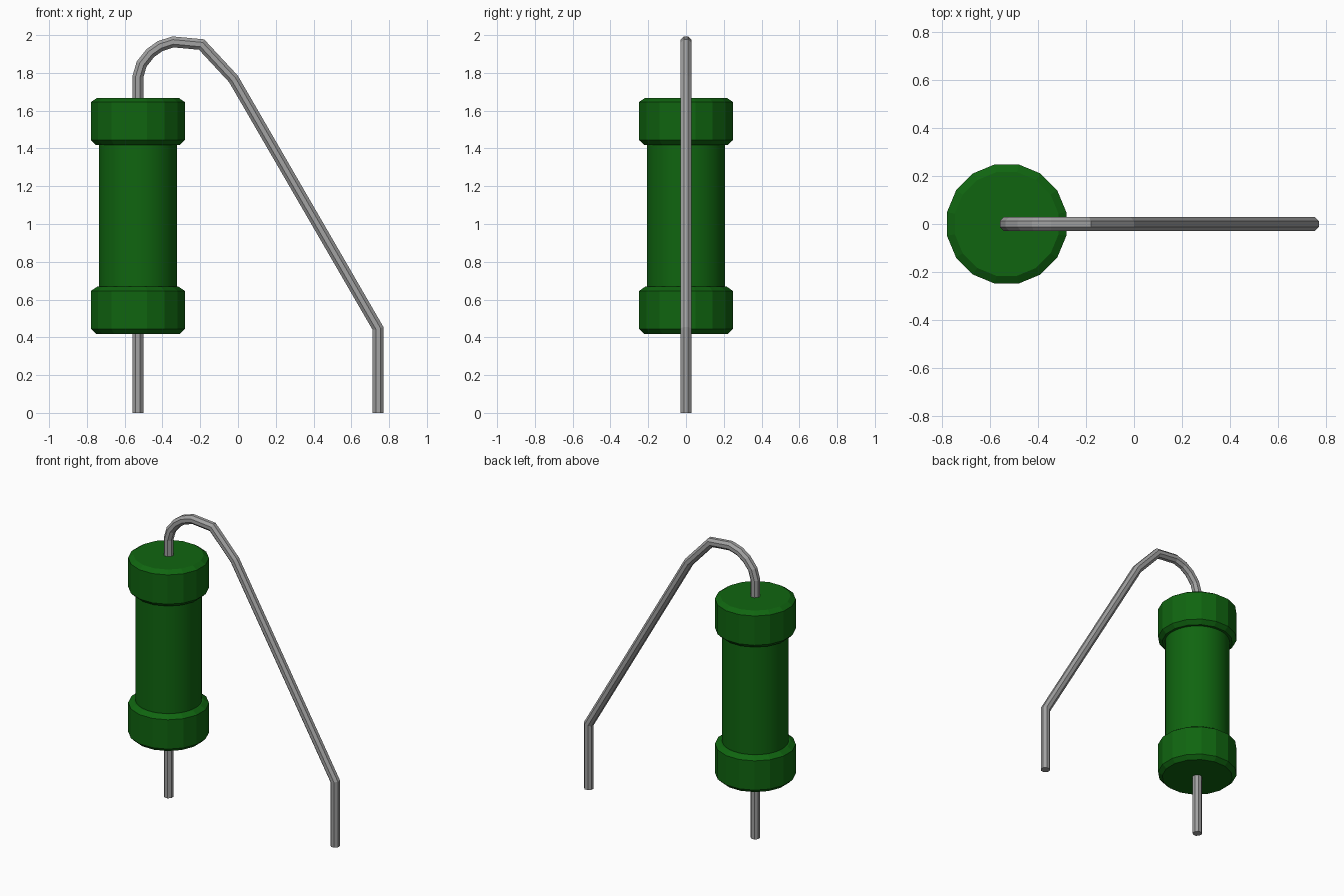
import bpy, bmesh, math
from mathutils import Vector

cube = bpy.data.objects.get("Cube")
if cube:
    bpy.data.objects.remove(cube, do_unlink=True)


def material(name, rgb, roughness):
    m = bpy.data.materials.new(name)
    m.use_nodes = True
    m.diffuse_color = (*rgb, 1)
    bsdf = m.node_tree.nodes["Principled BSDF"]
    bsdf.inputs["Base Color"].default_value = (*rgb, 1)
    bsdf.inputs["Roughness"].default_value = roughness
    return m


GREEN = material("green_coating", (0.005, 0.13, 0.005), 0.5)
METAL = material("grey_wire", (0.36, 0.36, 0.36), 0.4)


def skin(name, rings, mat):
    """Closed tube through a list of equal-sized vertex rings."""
    bm = bmesh.new()
    loops = [[bm.verts.new(p) for p in ring] for ring in rings]
    n = len(loops[0])
    for a, b in zip(loops, loops[1:]):
        for i in range(n):
            j = (i + 1) % n
            bm.faces.new((a[i], a[j], b[j], b[i]))
    bm.faces.new(loops[0][::-1])
    bm.faces.new(loops[-1])
    bmesh.ops.recalc_face_normals(bm, faces=bm.faces)
    mesh = bpy.data.meshes.new(name)
    bm.to_mesh(mesh)
    bm.free()
    mesh.materials.append(mat)
    obj = bpy.data.objects.new(name, mesh)
    bpy.context.collection.objects.link(obj)
    return obj


def lathe(name, profile, sides, mat):
    """Turn a (radius, height) profile about the resistor axis."""
    angles = [2 * math.pi * (i + 0.5) / sides for i in range(sides)]
    return skin(name, [[(AXIS_X + r * math.cos(a), r * math.sin(a), z)
                        for a in angles] for r, z in profile], mat)


def wire(name, path, radius=0.031, sides=8):
    """Sweep a round section along an (x, z) path with mitred bends."""
    pts = [Vector(p) for p in path]
    rings = []
    for i, p in enumerate(pts):
        d0 = (p - pts[i - 1]).normalized() if i else (pts[1] - p).normalized()
        d1 = (pts[i + 1] - p).normalized() if i < len(pts) - 1 else d0
        t = (d0 + d1).normalized()
        side = Vector((t.y, -t.x)) / t.dot(d0)
        ring = []
        for k in range(sides):
            a = 2 * math.pi * (k + 0.5) / sides
            q = p + side * radius * math.cos(a)
            ring.append((q.x, radius * math.sin(a), q.y))
        rings.append(ring)
    return skin(name, rings, METAL)


AXIS_X = -0.53

# Resistor body
body = lathe("resistor_body", [(0.208, 0.5), (0.208, 1.6)], 32, GREEN)
bpy.ops.object.select_all(action="DESELECT")
body.select_set(True)
bpy.context.view_layer.objects.active = body
bpy.ops.object.shade_smooth_by_angle(angle=math.radians(30))

# Chamfered end caps
for name, z in (("lower_cap", 0.418), ("upper_cap", 1.418)):
    lathe(name, [(0.226, z), (0.253, z + 0.026), (0.253, z + 0.228),
                 (0.22, z + 0.25)], 16, GREEN)

# Wire leads
wire("lower_lead", [(AXIS_X, 0), (AXIS_X, 0.45)])
wire("bent_lead", [(AXIS_X, 1.63), (AXIS_X, 1.78), (-0.51, 1.847),
                   (-0.464, 1.905), (-0.412, 1.942), (-0.343, 1.964),
                   (-0.193, 1.95), (-0.024, 1.768), (0.742, 0.446),
                   (0.742, 0)])
